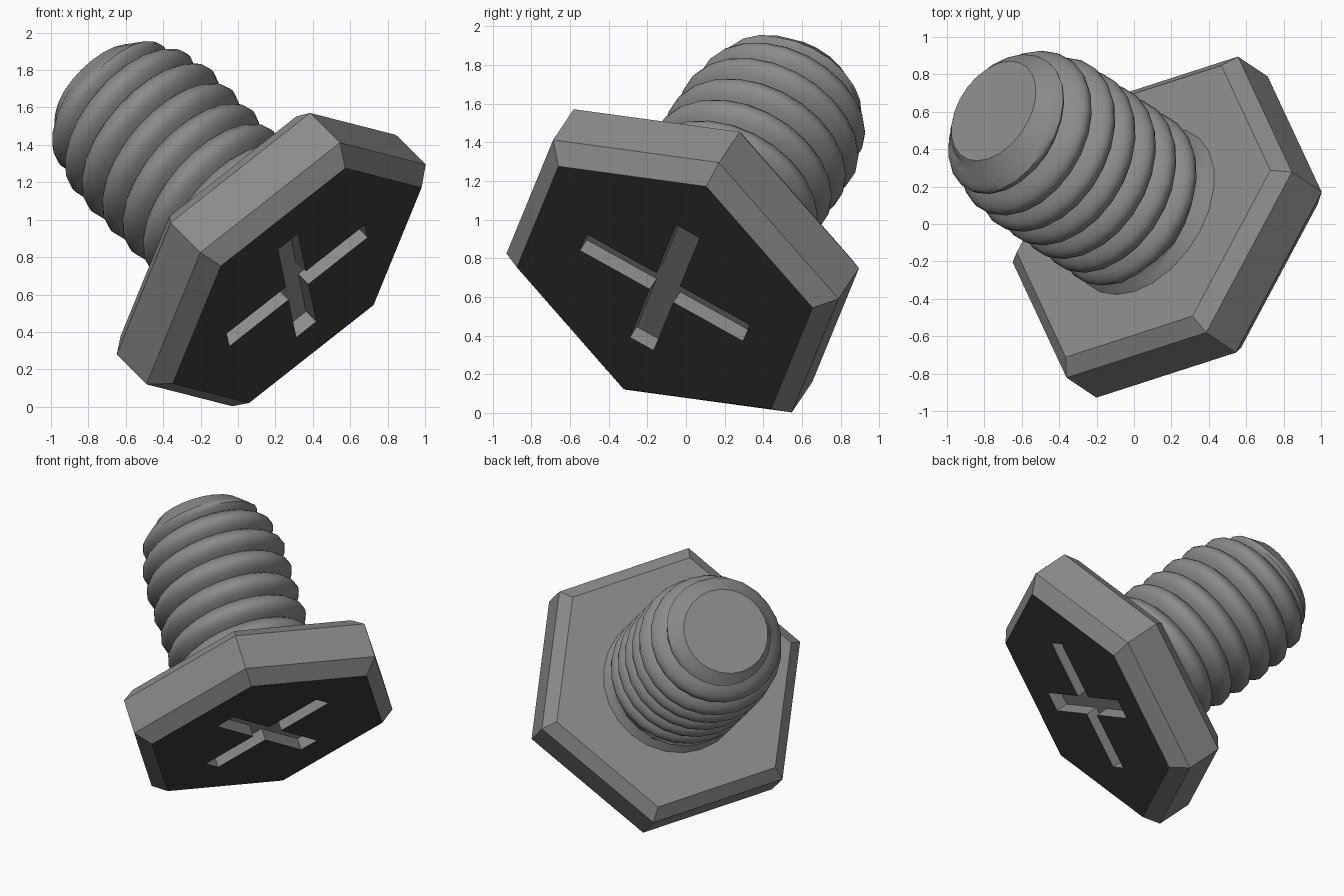
import bpy, bmesh
from math import sin, cos, pi, floor
from mathutils import Matrix, Vector

if "Cube" in bpy.data.objects:
    bpy.data.objects.remove(bpy.data.objects["Cube"])

# Tilted bolt frame: local z runs from the slotted face to the shaft tip
n = Vector((-0.640, 0.4287, 0.6375)).normalized()
b = Vector((0.757, 0.249, 0.604))
b = (b - n * b.dot(n)).normalized()
FRAME = Matrix((b, n.cross(b), n)).transposed().to_4x4()
FRAME.translation = (0.3165, -0.110, 0.648)


def make(name, bm):
    bmesh.ops.recalc_face_normals(bm, faces=bm.faces[:])
    me = bpy.data.meshes.new(name)
    bm.to_mesh(me)
    bm.free()
    ob = bpy.data.objects.new(name, me)
    bpy.context.collection.objects.link(ob)
    ob.matrix_world = FRAME
    return ob


def loft(bm, rings):
    """Skin closed rings of points and cap both ends."""
    vs = [[bm.verts.new(p) for p in ring] for ring in rings]
    for lo, hi in zip(vs, vs[1:]):
        for i in range(len(lo)):
            j = (i + 1) % len(lo)
            bm.faces.new((lo[i], lo[j], hi[j], hi[i]))
    first = bm.faces.new(vs[0][::-1])
    bm.faces.new(vs[-1])
    return first


def material(name, v):
    m = bpy.data.materials.new(name)
    m.diffuse_color = (v, v, v, 1)
    m.use_nodes = True
    m.node_tree.nodes["Principled BSDF"].inputs["Base Color"].default_value = m.diffuse_color
    return m


grey, dark = material("grey", 0.26), material("dark", 0.045)

# Hexagonal head, chamfered on both sides, with a dark outer face
bm = bmesh.new()
under = loft(bm, [[(r * cos(k * pi / 3), r * sin(k * pi / 3), h) for k in range(6)]
                  for r, h in ((0.873, 0), (0.98, 0.093), (0.98, 0.342), (0.89, 0.415))])
under.material_index = 1
head = make("bolt_head", bm)
head.data.materials.append(grey)
head.data.materials.append(dark)

# Cross slot cutter
L, W = 0.485, 0.07
quarter = [(L, -W), (L, W), (W, W)]
outline = []
for k in range(4):
    c, s = round(cos(k * pi / 2)), round(sin(k * pi / 2))
    outline += [(x * c - y * s, x * s + y * c) for x, y in quarter]
bm = bmesh.new()
loft(bm, [[(x, y, h) for x, y in outline] for h in (-0.1, 0.085)])
cutter = make("slot_cutter", bm)
cutter.data.materials.append(grey)
cutter.hide_render = True
cutter.display_type = 'WIRE'
cut = head.modifiers.new("cross_slot", 'BOOLEAN')
cut.operation = 'DIFFERENCE'
cut.solver = 'EXACT'
cut.object = cutter

# Threaded shaft: helical rows clamped to the shaft's two ends
PITCH, SEG, ROWS = 0.17, 24, 8
START, END = 0.40, 1.667
CREST = [(0, 0.495), (1.28, 0.495), (1.43, 0.463), (1.56, 0.418), (END, 0.38)]


def lerp(table, h):
    for (h0, r0), (h1, r1) in zip(table, table[1:]):
        if h <= h1:
            return r0 + (r1 - r0) * (h - h0) / (h1 - h0)
    return table[-1][1]


def radius(h, turn):
    phase = (h - 0.9245) / PITCH - turn + 0.5
    phase -= floor(phase)
    thread = lerp(CREST, h) - 0.068 * (1 - abs(sin(pi * phase)) ** 0.8)
    collar = 0.505 - 0.8 * (h - START)      # cone where the shaft meets the head
    fade = min(max((h - 0.47) / 0.05, 0), 1)
    thread = max(collar, thread * fade + 0.43 * (1 - fade))
    return min(thread, 0.295 + 1.05 * (END - h))  # chamfered tip


bm = bmesh.new()
base = 0.9245 - PITCH * 4.5
count = int((END - base) / PITCH + 3) * ROWS
grid = []
for i in range(SEG):
    t = i / SEG
    col = []
    for j in range(count + ROWS):
        h = min(max(base + PITCH * (j / ROWS + t - 1), START), END)
        r = radius(h, t)
        col.append(bm.verts.new((r * cos(2 * pi * t), r * sin(2 * pi * t), h)))
    grid.append(col)
for i in range(SEG):
    nxt, off = (grid[i + 1], 0) if i + 1 < SEG else (grid[0], ROWS)
    for j in range(count - 1):
        bm.faces.new((grid[i][j], nxt[j + off], nxt[j + off + 1], grid[i][j + 1]))
bmesh.ops.remove_doubles(bm, verts=bm.verts[:], dist=0.002)
bmesh.ops.holes_fill(bm, edges=[e for e in bm.edges if e.is_boundary], sides=0)
shaft = make("threaded_shaft", bm)
shaft.data.materials.append(grey)

bpy.ops.object.select_all(action='DESELECT')
shaft.select_set(True)
bpy.context.view_layer.objects.active = shaft
bpy.ops.object.shade_smooth_by_angle(angle=0.6)
